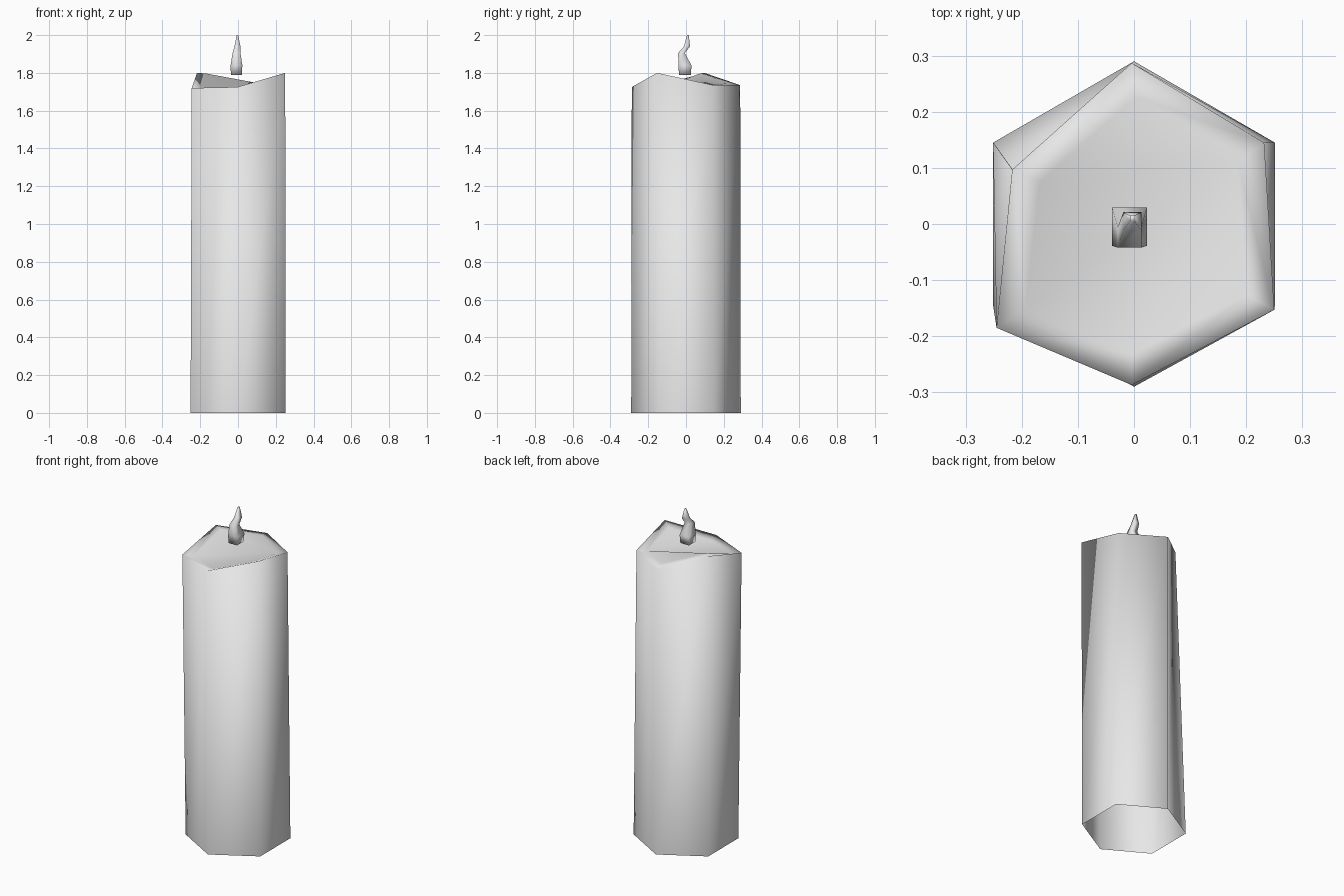
import bpy, bmesh, math

cube = bpy.data.objects.get("Cube")
if cube:
    bpy.data.objects.remove(cube)

wax = bpy.data.materials.new("pale_grey_wax")
wax.use_nodes = True
grey = (0.8, 0.8, 0.8, 1)
wax.diffuse_color = grey
wax.node_tree.nodes["Principled BSDF"].inputs["Base Color"].default_value = grey


def finish(name, bm):
    """Turn a bmesh into a smooth shaded object."""
    bmesh.ops.recalc_face_normals(bm, faces=bm.faces)
    mesh = bpy.data.meshes.new(name)
    bm.to_mesh(mesh)
    bm.free()
    mesh.materials.append(wax)
    mesh.shade_smooth()
    obj = bpy.data.objects.new(name, mesh)
    bpy.context.collection.objects.link(obj)
    return obj


def loft(bm, rings):
    """Bridge rings of equal length with side faces."""
    loops = [[bm.verts.new(p) for p in ring] for ring in rings]
    n = len(loops[0])
    for low, high in zip(loops, loops[1:]):
        for i in range(n):
            j = (i + 1) % n
            bm.faces.new((low[i], low[j], high[j], high[i]))
    return loops


# Candle body: six sided open-bottomed shell with an uneven melted rim
radius = 0.29
base = [(radius * math.cos(math.radians(a)), radius * math.sin(math.radians(a)), 0)
        for a in range(-30, 330, 60)]
rim = [(0.25, -0.153, 1.80), (0.232, 0.145, 1.735), (-0.004, 0.287, 1.735),
       (-0.217, 0.097, 1.80), (-0.245, -0.185, 1.72), (-0.004, -0.287, 1.725)]
body = bmesh.new()
right_front, right_back, back, left_back, left_front, front = loft(body, [base, rim])[-1]

# Melted top: folded cap whose edge band softens the rim
cap = [body.faces.new(f) for f in (
    (front, right_front, right_back),
    (front, right_back, left_front),
    (left_front, right_back, left_back),
    (left_back, right_back, back))]
bmesh.ops.recalc_face_normals(body, faces=body.faces)
bmesh.ops.inset_region(body, faces=cap, thickness=0.05, use_boundary=True,
                       use_even_offset=True)
finish("candle_body", body)

# Flame: bent four sided taper, each ring is centre, half size and height
sections = [(-0.009, -0.006, 0.029, 0.032, 1.79),
            (-0.008, -0.005, 0.031, 0.034, 1.84),
            (-0.008, -0.024, 0.021, 0.018, 1.905),
            (-0.003, 0.005, 0.016, 0.016, 1.94),
            (-0.003, 0.010, 0.004, 0.005, 2.0)]
flame = bmesh.new()
loops = loft(flame, [[(x + sx * w, y + sy * d, z)
                      for sx, sy in ((-1, -1), (1, -1), (1, 1), (-1, 1))]
                     for x, y, w, d, z in sections])
flame.faces.new(loops[0])
flame.faces.new(loops[-1])
finish("flame", flame)
